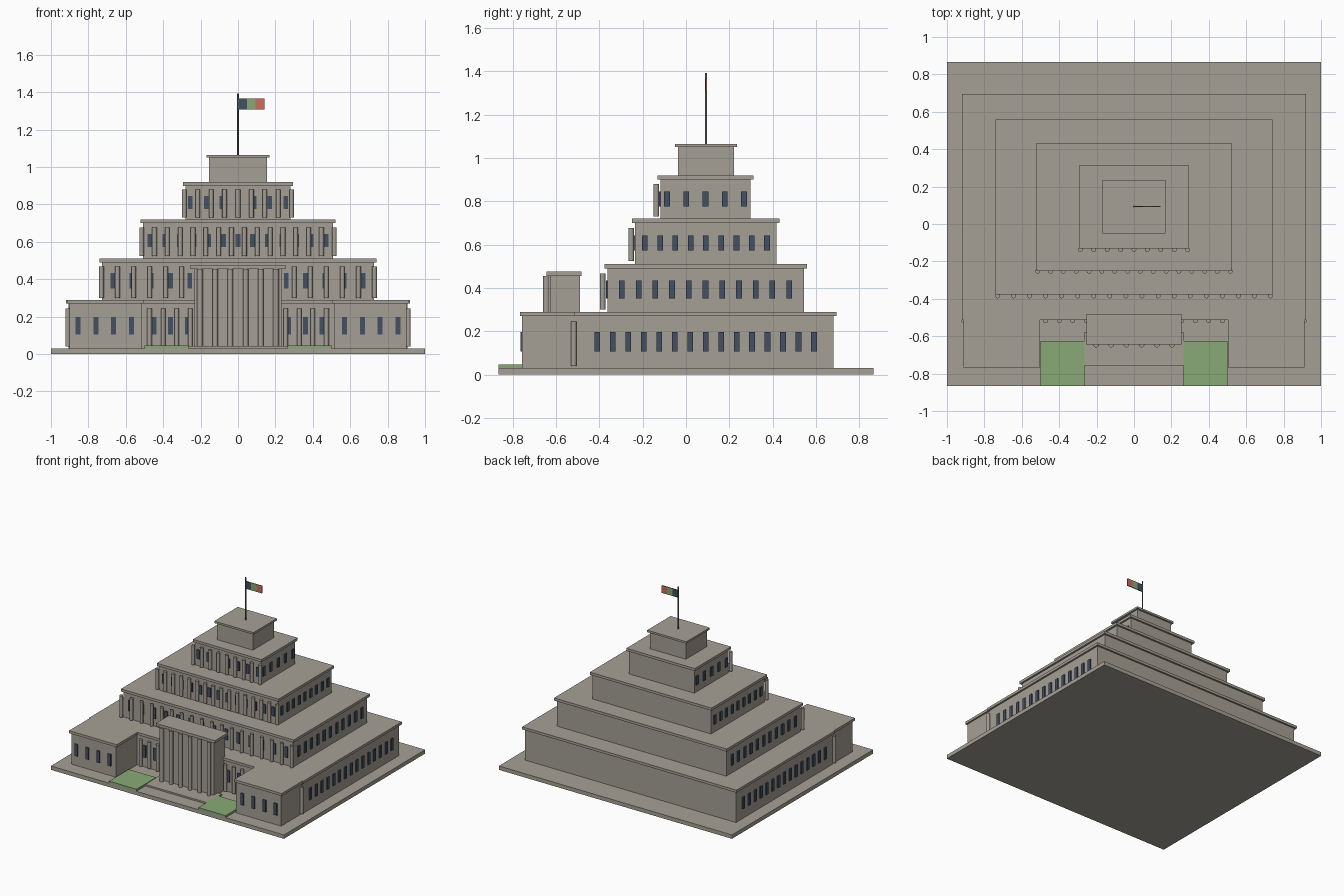
import bpy
import bmesh
from mathutils import Matrix, Vector

cube = bpy.data.objects.get("Cube")
if cube:
    bpy.data.objects.remove(cube, do_unlink=True)


def material(name, rgb):
    m = bpy.data.materials.new(name)
    m.use_nodes = True
    m.diffuse_color = (*rgb, 1)
    m.node_tree.nodes["Principled BSDF"].inputs["Base Color"].default_value = (*rgb, 1)
    return m


STONE = material("warm grey stone", (0.38, 0.35, 0.30))
GLASS = material("dark blue glass", (0.055, 0.08, 0.125))
GRASS = material("lawn green", (0.25, 0.40, 0.18))
RED = material("flag red", (0.60, 0.15, 0.11))
METAL = material("pole grey", (0.12, 0.12, 0.115))


def finish(name, bm, mat):
    mesh = bpy.data.meshes.new(name)
    bm.to_mesh(mesh)
    bm.free()
    mesh.materials.append(mat)
    obj = bpy.data.objects.new(name, mesh)
    bpy.context.collection.objects.link(obj)
    return obj


def boxes(name, spans, mat=STONE):
    """Each span is a pair of opposite corners."""
    bm = bmesh.new()
    for low, high in spans:
        low, high = Vector(low), Vector(high)
        size = Matrix.Diagonal((*(high - low), 1))
        bmesh.ops.create_cube(bm, size=1, matrix=Matrix.Translation((low + high) / 2) @ size)
    return finish(name, bm, mat)


def columns(name, points, bottom, top, radius, mat=STONE, sides=16):
    bm = bmesh.new()
    for x, y in points:
        bmesh.ops.create_cone(bm, cap_ends=True, segments=sides, radius1=radius, radius2=radius,
                              depth=top - bottom,
                              matrix=Matrix.Translation((x, y, (bottom + top) / 2)))
    for f in bm.faces:
        f.smooth = len(f.verts) == 4
    for e in bm.edges:
        e.smooth = all(f.smooth for f in e.link_faces)
    return finish(name, bm, mat)


def spread(low, high, count):
    return [low + (high - low) * i / (count - 1) for i in range(count)]


HALF = 0.013     # half width of a window
PROUD = 0.008    # how far a window stands out


def front_windows(name, xs, y, z0, z1):
    boxes(name, [((x - HALF, y - PROUD, z0), (x + HALF, y + 0.001, z1)) for x in xs], GLASS)


def side_windows(name, ys, x, z0, z1):
    for label, s in (("left", 1), ("right", -1)):
        a, b = sorted((s * (x - 0.001), s * (x + PROUD)))
        boxes(f"{name}_{label}", [((a, y - HALF, z0), (b, y + HALF, z1)) for y in ys], GLASS)


# Ground slab
boxes("base_slab", [((-1, -0.865, 0), (1, 0.865, 0.03))])

# Stepped tiers: name, half width, front, back, bottom, body top, roof top
tiers = [
    ("first_tier", 0.905, -0.5, 0.68, 0.03, 0.27, 0.29),
    ("second_tier", 0.727, -0.362, 0.545, 0.29, 0.49, 0.51),
    ("third_tier", 0.508, -0.236, 0.418, 0.51, 0.70, 0.72),
    ("fourth_tier", 0.28, -0.118, 0.298, 0.72, 0.90, 0.92),
    ("top_tier", 0.154, -0.037, 0.222, 0.92, 1.05, 1.065),
]
LIP = 0.014
for name, w, front, back, z0, z1, z2 in tiers:
    boxes(name + "_body", [((-w, front, z0), (w, back, z1))])
    boxes(name + "_roof", [((-w - LIP, front - LIP, z1), (w + LIP, back + LIP, z2))])

# Colonnades: half span, y, count, bottom, top
rows = [
    (0.91, -0.518, 26, 0.04, 0.245),
    (0.73, -0.385, 18, 0.30, 0.467),
    (0.515, -0.253, 16, 0.525, 0.678),
    (0.287, -0.137, 9, 0.73, 0.88),
]
for tier, (w, y, n, z0, z1) in zip(tiers, rows):
    columns(tier[0] + "_columns", [(x, y) for x in spread(-w, w, n)], z0, z1, 0.0125)

# Windows: front half span, front count, side y range, side count, bottom, top
openings = [
    (0.45, 11, -0.41, 0.591, 15, 0.106, 0.198),
    (0.67, 14, -0.296, 0.476, 11, 0.351, 0.434),
    (0.47, 13, -0.19, 0.374, 9, 0.573, 0.642),
    (0.255, 7, -0.088, 0.268, 5, 0.776, 0.846),
]
for tier, (fw, fn, y0, y1, sn, z0, z1) in zip(tiers, openings):
    front_windows(tier[0] + "_front_windows", spread(-fw, fw, fn), tier[2], z0, z1)
    side_windows(tier[0] + "_side_windows", spread(y0, y1, sn), tier[1], z0, z1)

# Front wings and lawns, mirrored left and right
for label, s in (("left", 1), ("right", -1)):
    def mirrored(x0, x1, y0, y1, z0, z1):
        a, b = sorted((s * x0, s * x1))
        return [((a, y0, z0), (b, y1, z1))]
    boxes(f"{label}_wing_body", mirrored(0.515, 0.9, -0.757, -0.49, 0.03, 0.27))
    boxes(f"{label}_wing_roof", mirrored(0.503, 0.912, -0.767, -0.49, 0.27, 0.29))
    front_windows(f"{label}_wing_windows", [s * x for x in spread(0.57, 0.855, 4)],
                  -0.757, 0.106, 0.198)
    boxes(f"{label}_lawn", mirrored(0.265, 0.5, -0.865, -0.625, 0.03, 0.046), GRASS)

# Entrance portico with its landing
boxes("portico_body", [((-0.232, -0.628, 0.03), (0.232, -0.49, 0.456))])
boxes("portico_roof", [((-0.253, -0.645, 0.456), (0.253, -0.482, 0.477))])
columns("portico_columns", [(x, -0.645) for x in spread(-0.203, 0.203, 6)], 0.03, 0.456, 0.015)
boxes("entrance_landing", [((-0.268, -0.757, 0.03), (0.268, -0.58, 0.042))])

# Flagpole and three-part flag
POLE_Y = 0.093
columns("flagpole", [(0, POLE_Y)], 1.065, 1.393, 0.005, METAL, 12)
STRIPE = 0.047
for i, (name, mat) in enumerate((("blue", GLASS), ("green", GRASS), ("red", RED))):
    boxes(f"flag_{name}_band", [((i * STRIPE, POLE_Y - 0.003, 1.308),
                                 ((i + 1) * STRIPE, POLE_Y + 0.003, 1.366))], mat)
